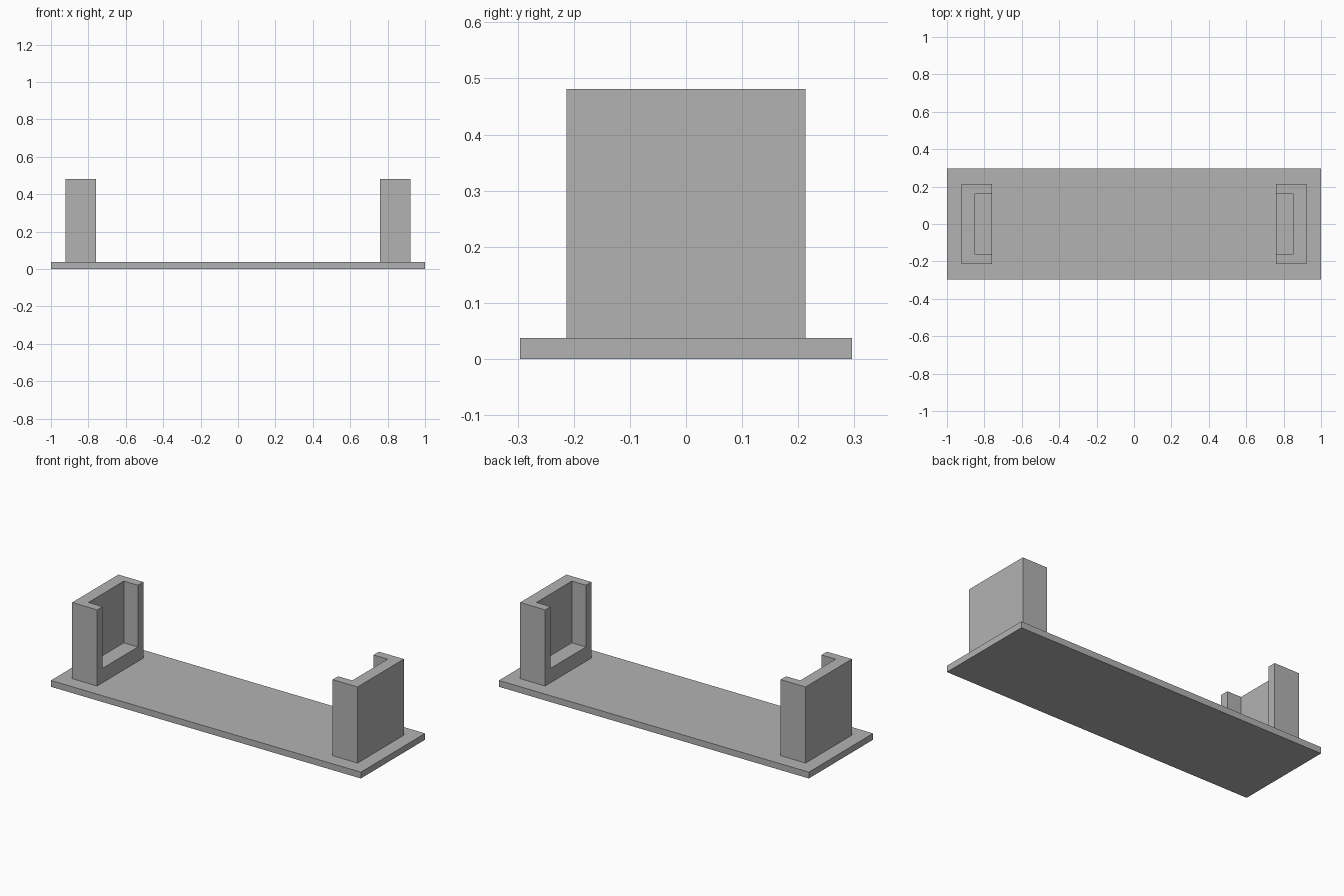
import bpy
import bmesh
from mathutils import Vector

default = bpy.data.objects.get("Cube")
if default:
    bpy.data.objects.remove(default, do_unlink=True)

# Single grey material
grey = bpy.data.materials.new("plain_grey")
grey.use_nodes = True
colour = (0.45, 0.45, 0.45, 1)
grey.diffuse_color = colour
grey.node_tree.nodes["Principled BSDF"].inputs["Base Color"].default_value = colour


def box(name, low, high):
    """Box between two opposite corners, with its origin at the world centre."""
    low, high = Vector(low), Vector(high)
    bm = bmesh.new()
    bmesh.ops.create_cube(bm, size=1)
    bmesh.ops.scale(bm, vec=high - low, verts=bm.verts)
    bmesh.ops.translate(bm, vec=(low + high) / 2, verts=bm.verts)
    mesh = bpy.data.meshes.new(name)
    bm.to_mesh(mesh)
    bm.free()
    mesh.materials.append(grey)
    obj = bpy.data.objects.new(name, mesh)
    bpy.context.collection.objects.link(obj)
    return obj


BASE_TOP, TOP, SILL = 0.037, 0.481, 0.121
INNER_X, POCKET_X, OUTER_X = 0.76, 0.851, 0.921
HALF_DEPTH, POCKET_HALF = 0.213, 0.163

# Flat base plate
box("base_plate", (-1, -0.296, 0), (1, 0.296, BASE_TOP))

# End holders: blocks with a pocket open at the top and towards the middle
holders = box("end_holders", (INNER_X, -HALF_DEPTH, BASE_TOP),
              (OUTER_X, HALF_DEPTH, TOP))
cutter = box("pocket_cutter", (INNER_X - 0.1, -POCKET_HALF, SILL),
             (POCKET_X, POCKET_HALF, TOP + 0.1))
cutter.hide_render = True
cutter.hide_set(True)

cut = holders.modifiers.new("pocket", 'BOOLEAN')
cut.operation = 'DIFFERENCE'
cut.solver = 'EXACT'
cut.object = cutter

# Opposite holder
mirror = holders.modifiers.new("mirror", 'MIRROR')
mirror.use_axis[0] = True
